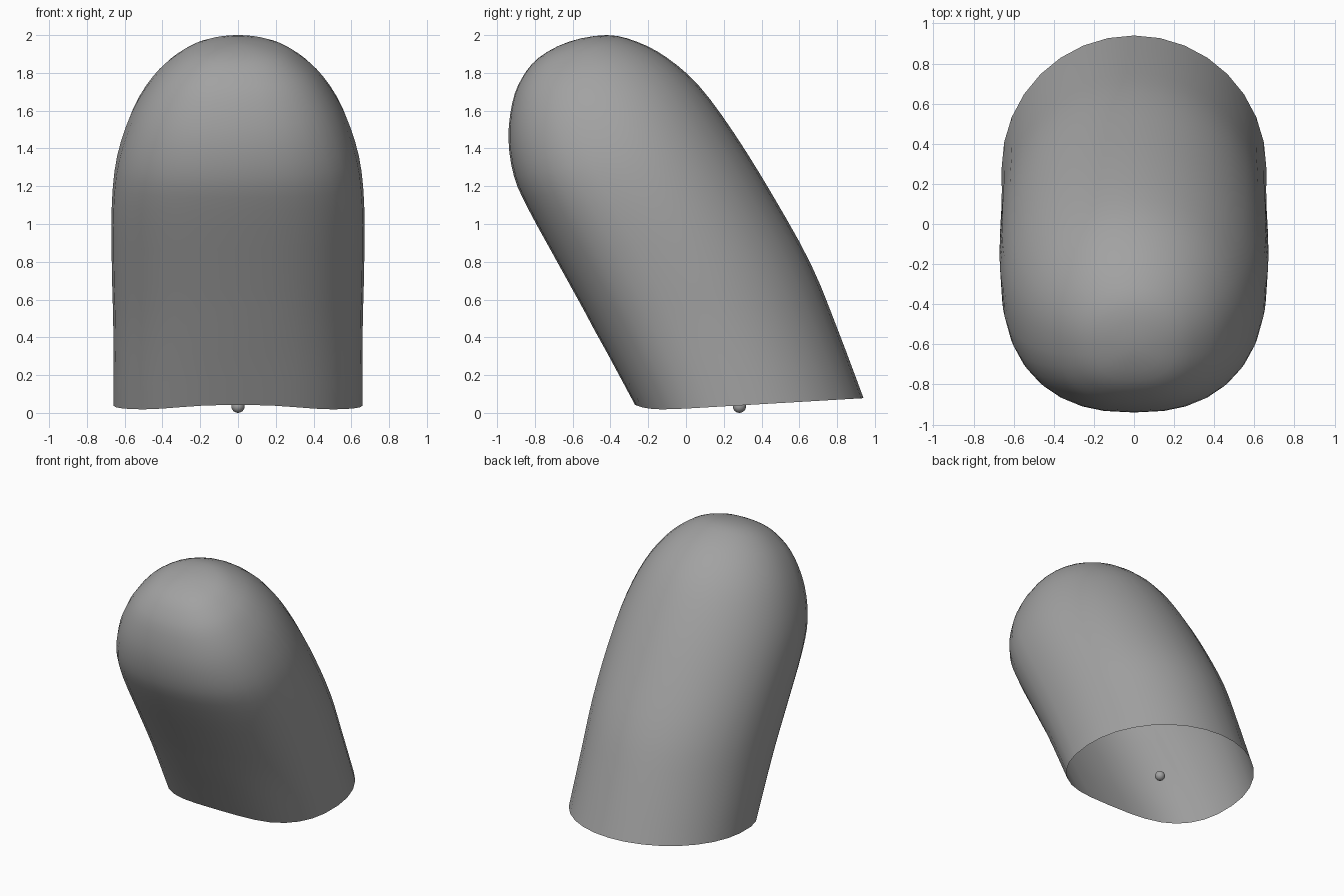
import bpy, bmesh, math

if "Cube" in bpy.data.objects:
    bpy.data.objects.remove(bpy.data.objects["Cube"])

# Side profile stations: front y, front z, back y, back z, half width
RINGS = [
    (-0.27, 0.007, 0.94, 0.078, 0.66),
    (-0.48, 0.43, 0.80, 0.45, 0.66),
    (-0.66, 0.76, 0.66, 0.79, 0.668),
    (-0.83, 1.07, 0.46, 1.15, 0.668),
    (-0.91, 1.25, 0.255, 1.48, 0.64),
    (-0.94, 1.45, 0.07, 1.73, 0.565),
    (-0.92, 1.64, -0.10, 1.88, 0.46),
    (-0.87, 1.77, -0.26, 1.965, 0.345),
    (-0.78, 1.88, -0.42, 2.0, 0.205),
    (-0.62, 1.965, -0.62, 1.965, 0.0),
]
SEGS, STEPS = 32, 3

# Mid-grey material shared by both parts
grey = bpy.data.materials.new("mid_grey")
grey.diffuse_color = (0.36, 0.36, 0.36, 1)
grey.use_nodes = True
grey.node_tree.nodes["Principled BSDF"].inputs["Base Color"].default_value = grey.diffuse_color


def catmull(p0, p1, p2, p3, t):
    return [0.5 * (2 * b + (c - a) * t + (2 * a - 5 * b + 4 * c - d) * t * t
                   + (3 * b - a - 3 * c + d) * t ** 3)
            for a, b, c, d in zip(p0, p1, p2, p3)]


def finish(bm, name):
    bmesh.ops.recalc_face_normals(bm, faces=bm.faces)
    mesh = bpy.data.meshes.new(name)
    bm.to_mesh(mesh)
    bm.free()
    mesh.polygons.foreach_set("use_smooth", [True] * len(mesh.polygons))
    mesh.materials.append(grey)
    obj = bpy.data.objects.new(name, mesh)
    bpy.context.collection.objects.link(obj)
    return obj


# Extend the stations past both ends so the rim stays straight and the tip round
first = [2 * a - b for a, b in zip(RINGS[0], RINGS[1])]
fy, fz, by, bz, w = RINGS[-2]
pts = [first] + RINGS + [(by, bz, fy, fz, -w)]

# Leaning hood: open shell lofted through the stations
bm = bmesh.new()
loops = []
n = len(RINGS) - 1
for i in range(n):
    for s in range(STEPS):
        fy, fz, by, bz, w = catmull(*pts[i:i + 4], s / STEPS)
        u = (i + s / STEPS) / n
        mid = 0.455 + 0.045 * u
        cy, cz = fy + (by - fy) * mid, fz + (bz - fz) * mid
        lift = 0.036 * max(0, 1 - 9 * u)
        loop = []
        for k in range(SEGS):
            a = 2 * math.pi * k / SEGS
            sn, cs = math.sin(a), math.cos(a)
            if cs > 1e-6:   # front half is slightly squared
                e = 2 / 2.45
                c = cs ** e
                x = w * math.copysign(abs(sn) ** e, sn)
                y, z = cy + (fy - cy) * c, cz + (fz - cz) * c + lift * c ** 8
            else:
                x = w * sn
                y, z = cy - (by - cy) * cs, cz - (bz - cz) * cs
            loop.append(bm.verts.new((x, y, z)))
        loops.append(loop)
for lo, hi in zip(loops, loops[1:]):
    for k in range(SEGS):
        j = (k + 1) % SEGS
        bm.faces.new((lo[k], lo[j], hi[j], hi[k]))
tip = bm.verts.new((0, RINGS[-1][0], RINGS[-1][1]))
for k in range(SEGS):
    bm.faces.new((loops[-1][k], loops[-1][(k + 1) % SEGS], tip))
finish(bm, "leaning_hood")

# Small ball inside the opening
bm = bmesh.new()
bmesh.ops.create_uvsphere(bm, u_segments=24, v_segments=12, radius=0.035)
ball = finish(bm, "base_ball")
ball.location = (0, 0.283, 0.035)
